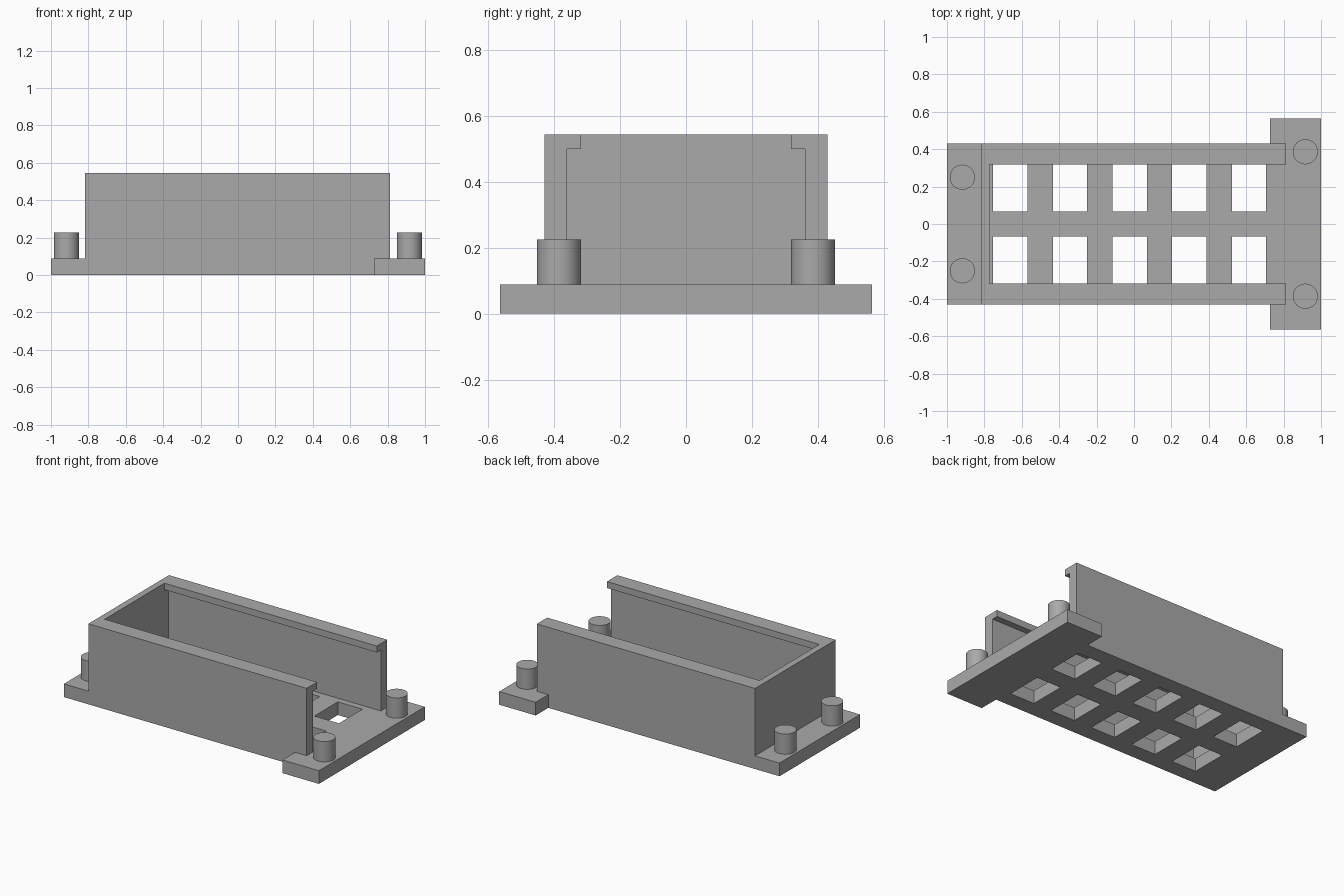
import bpy, bmesh, math
from mathutils import Vector

cube = bpy.data.objects.get("Cube")
if cube:
    bpy.data.objects.remove(cube, do_unlink=True)

# One plain grey for the whole model
grey = bpy.data.materials.new("plain_grey")
grey.use_nodes = True
grey.diffuse_color = (0.4, 0.4, 0.4, 1)
grey.node_tree.nodes["Principled BSDF"].inputs["Base Color"].default_value = grey.diffuse_color

PLATE_TOP = 0.089
WALL_TOP = 0.544
WALL_Y = 0.43
BACK_X, FRONT_X = -0.817, 0.814


def add_object(name, bm):
    bmesh.ops.recalc_face_normals(bm, faces=bm.faces[:])
    mesh = bpy.data.meshes.new(name)
    bm.to_mesh(mesh)
    bm.free()
    mesh.materials.append(grey)
    obj = bpy.data.objects.new(name, mesh)
    bpy.context.collection.objects.link(obj)
    return obj


def extrude(bm, faces, offset):
    result = bmesh.ops.extrude_face_region(bm, geom=faces, use_keep_orig=True)
    verts = [g for g in result["geom"] if isinstance(g, bmesh.types.BMVert)]
    bmesh.ops.translate(bm, verts=verts, vec=offset)


def base_plate():
    """Plate with a wide flange and two rows of rectangular windows."""
    windows = [(-0.661 + 0.319 * i - 0.092, -0.661 + 0.319 * i + 0.092) for i in range(5)]
    xs = sorted([-1, 0.728, 1] + [x for w in windows for x in w])
    ys = [-0.565, -WALL_Y, -0.319, -0.068, 0.068, 0.319, WALL_Y, 0.565]

    def solid(x, y):
        if abs(y) > WALL_Y:
            return x > 0.728
        in_row = 0.068 < abs(y) < 0.319
        return not (in_row and any(a < x < b for a, b in windows))

    bm = bmesh.new()
    for x0, x1 in zip(xs, xs[1:]):
        for y0, y1 in zip(ys, ys[1:]):
            if solid((x0 + x1) / 2, (y0 + y1) / 2):
                bm.faces.new([bm.verts.new((x, y, 0)) for x, y in
                              ((x0, y0), (x1, y0), (x1, y1), (x0, y1))])
    bmesh.ops.remove_doubles(bm, verts=bm.verts[:], dist=0.0001)
    extrude(bm, bm.faces[:], Vector((0, 0, PLATE_TOP)))
    return add_object("base_plate", bm)


def side_wall(name, side):
    """Long wall with a lip that overhangs the inside."""
    profile = [(WALL_Y, PLATE_TOP), (WALL_Y, WALL_TOP), (0.319, WALL_TOP),
               (0.319, 0.5), (0.362, 0.5), (0.362, PLATE_TOP)]
    bm = bmesh.new()
    face = bm.faces.new([bm.verts.new((BACK_X, side * y, z)) for y, z in profile])
    extrude(bm, [face], Vector((FRONT_X - BACK_X, 0, 0)))
    return add_object(name, bm)


def end_wall():
    """Closed end of the tray, fitted between the side walls."""
    bm = bmesh.new()
    outline = [(-0.362, PLATE_TOP), (0.362, PLATE_TOP), (0.362, 0.5),
               (0.319, 0.5), (0.319, WALL_TOP), (-0.319, WALL_TOP),
               (-0.319, 0.5), (-0.362, 0.5)]
    face = bm.faces.new([bm.verts.new((BACK_X, y, z)) for y, z in outline])
    extrude(bm, [face], Vector((0.044, 0, 0)))
    return add_object("end_wall", bm)


def peg(name, x, y):
    top = 0.226
    bpy.ops.mesh.primitive_cylinder_add(vertices=48, radius=0.067, depth=top - PLATE_TOP,
                                        location=(x, y, (top + PLATE_TOP) / 2))
    obj = bpy.context.object
    obj.name = obj.data.name = name
    obj.data.materials.append(grey)
    bpy.ops.object.shade_smooth_by_angle(angle=math.radians(30))


base_plate()
end_wall()
for side, word in ((-1, "right"), (1, "left")):
    side_wall("side_wall_front" if side < 0 else "side_wall_back", side)
    peg("flange_peg_front" if side < 0 else "flange_peg_back", 0.916, side * 0.386)
    peg("end_peg_front" if side < 0 else "end_peg_back", -0.918, side * 0.25)
